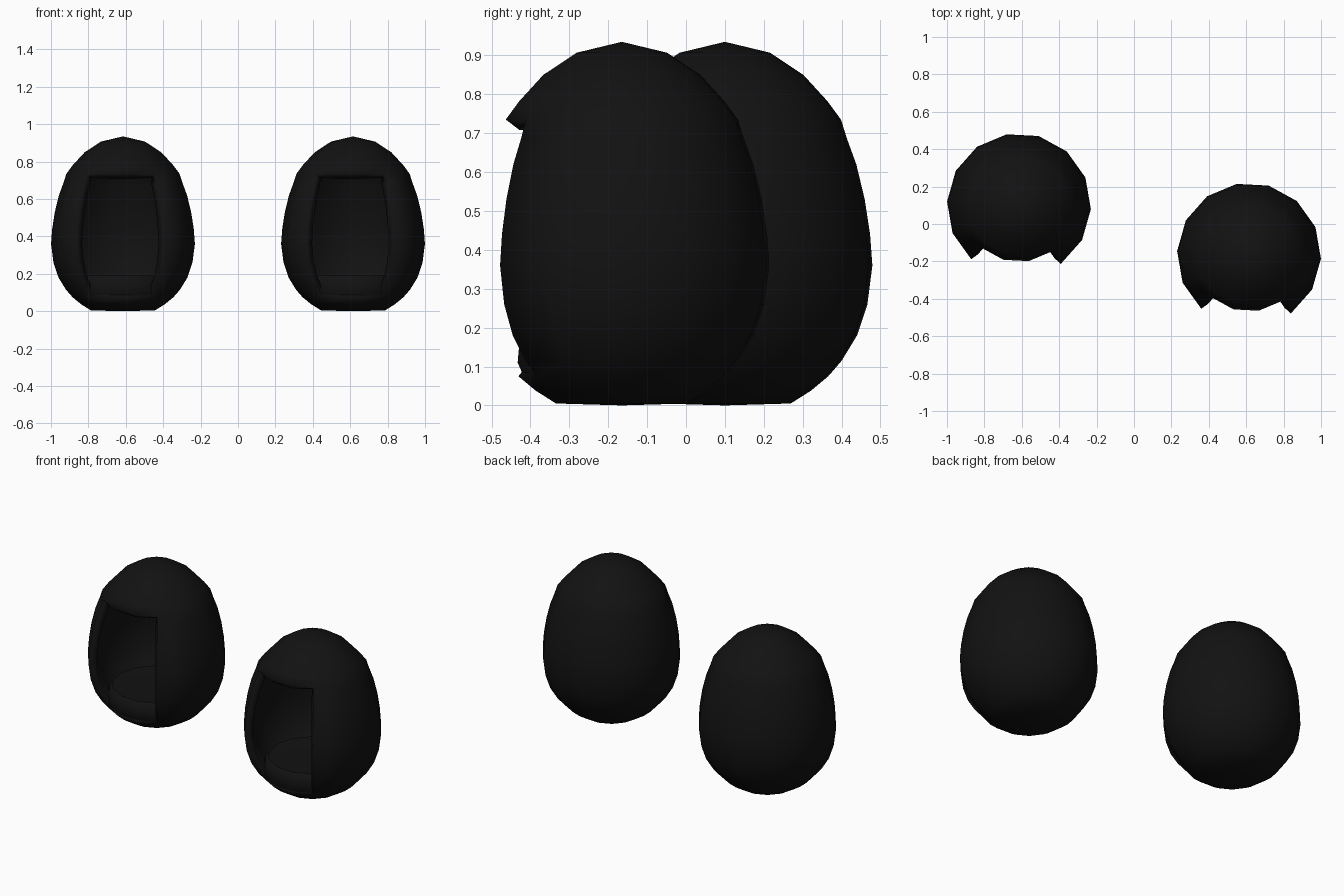
import bpy, bmesh, math

if "Cube" in bpy.data.objects:
    bpy.data.objects.remove(bpy.data.objects["Cube"])

SIDES = 14
TURN = math.radians(-3)

black = bpy.data.materials.new("black")
black.diffuse_color = (0.006, 0.006, 0.006, 1)
black.use_nodes = True
black.node_tree.nodes["Principled BSDF"].inputs["Base Color"].default_value = black.diffuse_color


def revolve(name, profile, location, skip=None):
    """Spin an (r, z) profile; skip(column, z_low, z_high) leaves openings."""
    bm = bmesh.new()
    rings = []
    for r, z in profile:
        if r == 0:
            rings.append([bm.verts.new((0, 0, z))] * SIDES)
        else:
            angles = [TURN + 2 * math.pi * k / SIDES for k in range(SIDES)]
            rings.append([bm.verts.new((r * math.cos(a), r * math.sin(a), z)) for a in angles])
    for i in range(len(rings) - 1):
        for k in range(SIDES):
            if skip and skip(k, profile[i][1], profile[i + 1][1]):
                continue
            n = (k + 1) % SIDES
            corners = [rings[i][k], rings[i][n], rings[i + 1][n], rings[i + 1][k]]
            bm.faces.new(list(dict.fromkeys(corners)))
    mesh = bpy.data.meshes.new(name)
    bm.to_mesh(mesh)
    bm.free()
    obj = bpy.data.objects.new(name, mesh)
    bpy.context.collection.objects.link(obj)
    obj.location = location
    mesh.materials.append(black)
    return obj


def smooth(obj):
    bpy.ops.object.select_all(action='DESELECT')
    obj.select_set(True)
    bpy.context.view_layer.objects.active = obj
    bpy.ops.object.shade_smooth_by_angle(angle=math.radians(40))


shell_profile = [(0, 0), (0.172, 0.005), (0.225, 0.038), (0.27, 0.075), (0.305, 0.115),
                 (0.345, 0.18), (0.372, 0.26), (0.385, 0.36), (0.379, 0.44),
                 (0.365, 0.53), (0.343, 0.62), (0.319, 0.685), (0.303, 0.735),
                 (0.268, 0.782), (0.205, 0.85), (0.118, 0.907), (0, 0.935)]
seat_profile = [(0, 0.06), (0.255, 0.072), (0.272, 0.11), (0.267, 0.165),
                (0.245, 0.19), (0, 0.185)]


def front_opening(k, low, high):
    return k in (9, 10, 11) and low > 0.07 and high < 0.74


for side, spot in (("left", (-0.615, 0.1, 0)), ("right", (0.615, -0.165, 0))):
    # Thick egg shell, open at the front
    shell = revolve(side + "_egg_shell", shell_profile, spot, front_opening)
    wall = shell.modifiers.new("wall", 'SOLIDIFY')
    wall.thickness = 0.045
    wall.offset = -1
    smooth(shell)
    # Round seat pad with a rolled front lip
    smooth(revolve(side + "_seat", seat_profile, spot))
